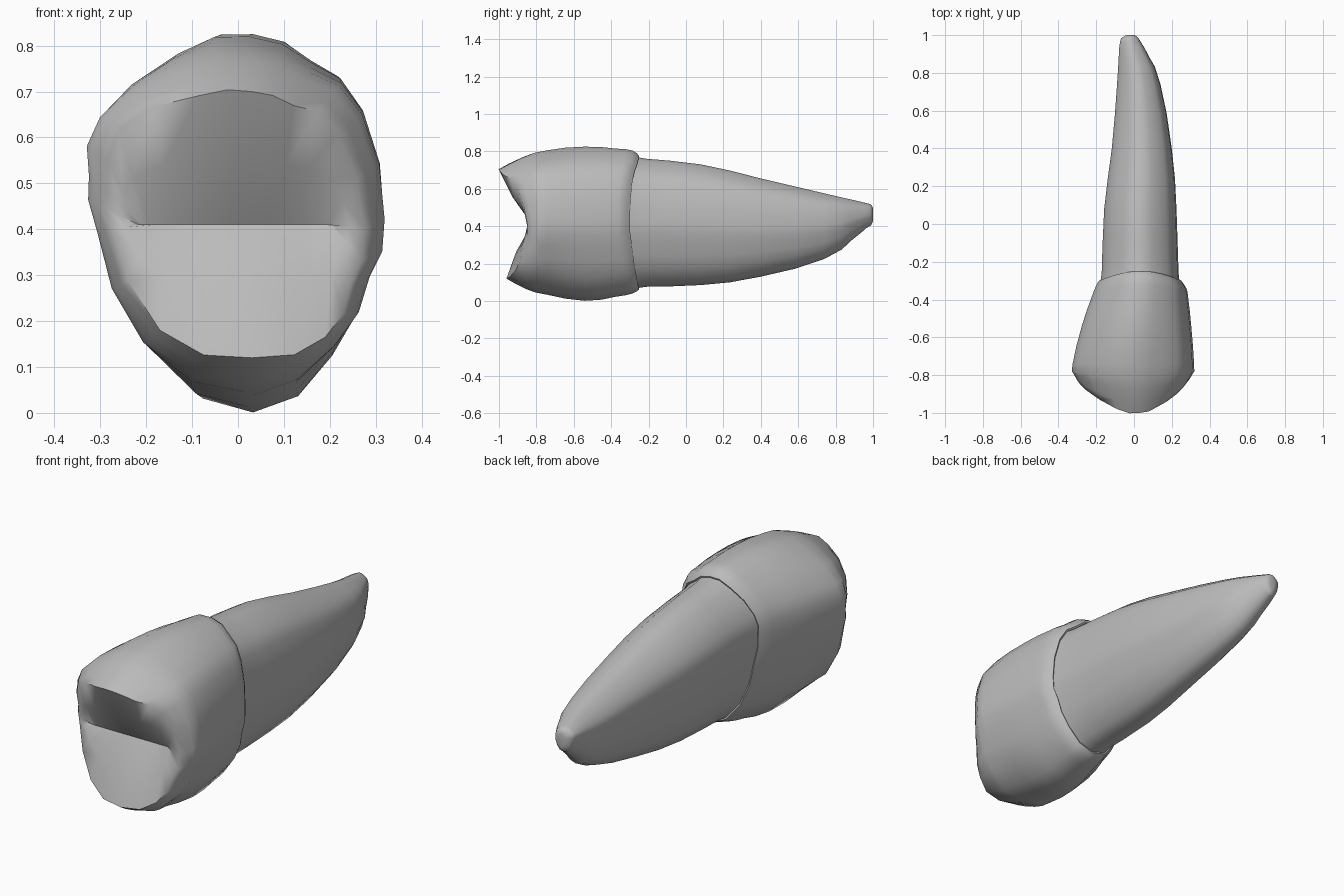
import bpy, bmesh
from mathutils import Vector

if "Cube" in bpy.data.objects:
    bpy.data.objects.remove(bpy.data.objects["Cube"], do_unlink=True)

# One colour for the whole tooth
mat = bpy.data.materials.new("tooth grey")
mat.use_nodes = True
GREY = (0.5, 0.5, 0.5, 1)
mat.diffuse_color = GREY
mat.node_tree.nodes["Principled BSDF"].inputs["Base Color"].default_value = GREY

# Cross-section shared by crown and root, in -1..1
OUTLINE = [(.06, 1), (.5, .86), (.86, .61), (1, .02), (.9, -.3), (.66, -.7),
           (.06, -1), (-.64, -.69), (-.93, -.08), (-1, .27), (-.93, .58), (-.44, .91)]

# Biting edge, one point for each outline point
RIM = [(.03, -1, .70), (.12, -.97, .67), (.22, -.905, .61), (.275, -.845, .40),
       (.245, -.87, .28), (.19, -.91, .165), (.03, -.96, .12), (-.17, -.905, .18),
       (-.275, -.84, .40), (-.28, -.84, .48), (-.26, -.875, .62), (-.09, -.98, .69)]

# Stations: y, backward bow of the sides, x range, z range
STATIONS = [(-.74, .0, -.32, .318, .033, .806),
            (-.54, .0, -.272, .303, .001, .825),
            (-.38, .02, -.225, .288, .022, .815),
            (-.285, .055, -.203, .277, .04, .804),
            (-.25, .05, -.183, .25, .062, .775),
            (-.21, .05, -.168, .236, .076, .76),
            (.08, .0, -.155, .225, .085, .73),
            (.4, .0, -.115, .20, .13, .655),
            (.74, .0, -.088, .14, .225, .575),
            (.88, .0, -.08, .083, .32, .543),
            (.965, .0, -.073, .035, .39, .523),
            (.99, .0, -.058, .018, .405, .514),
            (1.0, .0, -.035, 0, .43, .495)]


def section(y, bow, x0, x1, z0, z1):
    cx, cz, hx, hz = (x0 + x1) / 2, (z0 + z1) / 2, (x1 - x0) / 2, (z1 - z0) / 2
    return [Vector((cx + u * hx, y - bow * u * u, cz + v * hz)) for u, v in OUTLINE]


def refine(points, closed):
    """Add a rounded midpoint between neighbouring points."""
    n, result = len(points), []
    for i in range(n if closed else n - 1):
        a, b = points[i], points[(i + 1) % n]
        before = points[i - 1] if closed or i else a
        after = points[(i + 2) % n] if closed or i + 2 < n else b
        result += [a, (a + b) / 2 + (a + b - before - after) * .09]
    return result if closed else result + [points[-1]]


def toward_fissure(p, width, height, y):
    return Vector((p.x * width, p.y + (y - p.y) * (1 - height), .41 + (p.z - .41) * height))


# Rounded shoulder between the biting edge and the crown's widest part
rim = [Vector(p) for p in RIM]
body = [section(*s) for s in STATIONS]
shoulder = []
for a, b in zip(rim, body[0]):
    out = Vector((a.x, 0, a.z - .41)).normalized()
    shoulder.append((a + b) / 2 + out * .015)

# Round the outer surface around and along the tooth
around = [refine(ring, True) for ring in [rim, shoulder] + body]
along = [refine(list(line), False) for line in zip(*around)]
outer = [list(ring) for ring in zip(*along)]

# Two bulging slopes of the biting surface, meeting in a straight fissure
fissure = [toward_fissure(p, .75, 0, -.825) for p in outer[0]]
slope = [toward_fissure(p, .88, .5, -.855) for p in outer[0]]
rings = [fissure, slope] + outer

bm = bmesh.new()
loops = [[bm.verts.new(p) for p in ring] for ring in rings]
count = len(fissure)
for a, b in zip(loops, loops[1:]):
    for i in range(count):
        j = (i + 1) % count
        bm.faces.new((a[i], a[j], b[j], b[i]))
bm.faces.new(loops[-1])
bmesh.ops.recalc_face_normals(bm, faces=bm.faces)

mesh = bpy.data.meshes.new("tooth")
bm.to_mesh(mesh)
bm.free()
mesh.materials.append(mat)
tooth = bpy.data.objects.new("tooth", mesh)
bpy.context.collection.objects.link(tooth)
bpy.context.view_layer.objects.active = tooth
tooth.select_set(True)
bpy.ops.object.shade_smooth_by_angle(angle=1.0)
